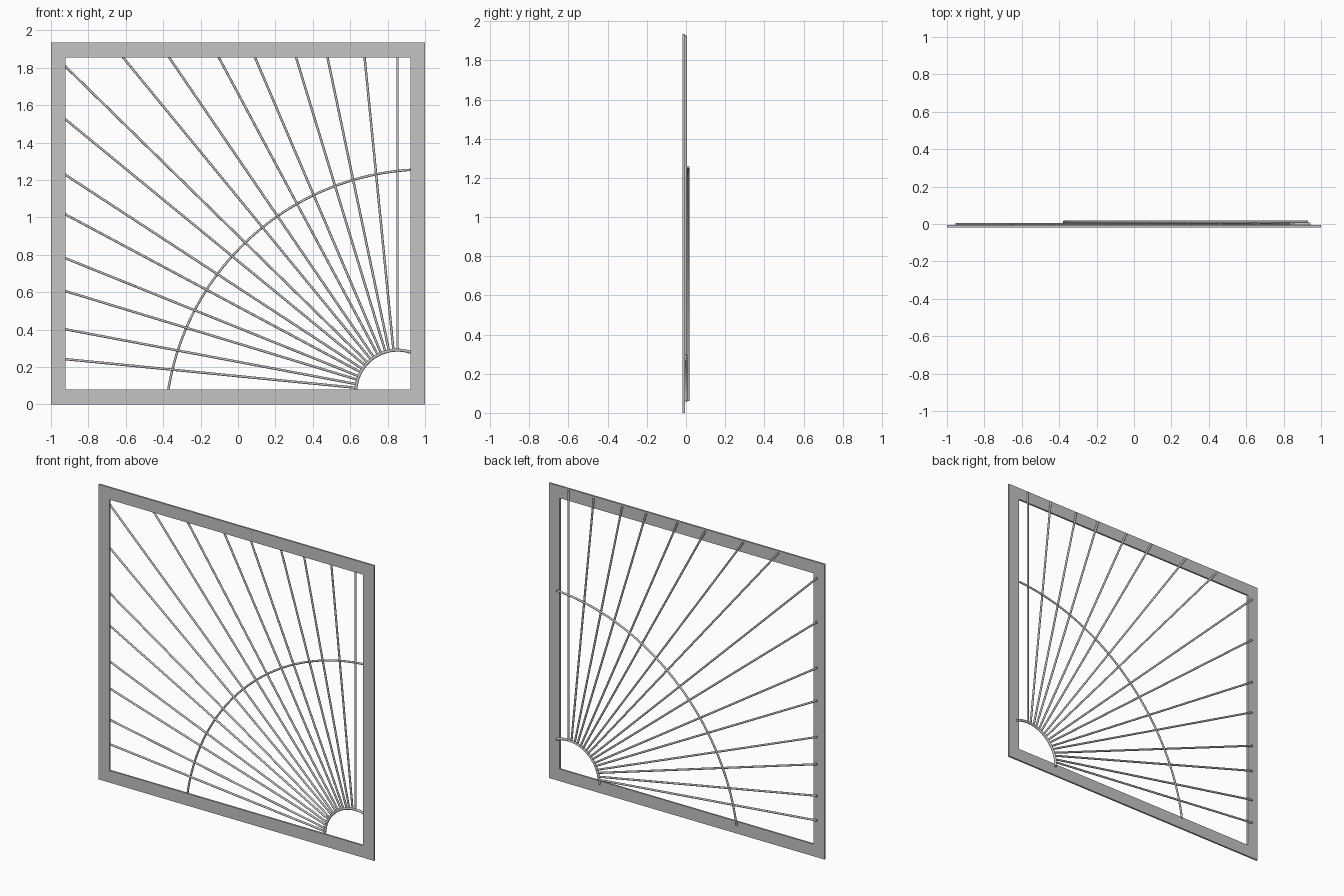
import bpy, bmesh
from math import sin, cos, radians
from mathutils import Vector, Matrix

if "Cube" in bpy.data.objects:
    bpy.data.objects.remove(bpy.data.objects["Cube"], do_unlink=True)

# One grey metal
metal = bpy.data.materials.new("grey metal")
metal.use_nodes = True
COLOR = (0.55, 0.55, 0.55, 1)
metal.diffuse_color = COLOR
metal.node_tree.nodes["Principled BSDF"].inputs["Base Color"].default_value = COLOR

WIDTH, HEIGHT, BORDER = 2.0, 1.935, 0.079
FRONT, BACK = -0.018, -0.006
HUB = Vector((0.853, 0, 0.067))
ROD_R = 0.0063


def finish(bm, name, smooth=False):
    bmesh.ops.recalc_face_normals(bm, faces=bm.faces)
    mesh = bpy.data.meshes.new(name)
    bm.to_mesh(mesh)
    bm.free()
    mesh.materials.append(metal)
    obj = bpy.data.objects.new(name, mesh)
    bpy.context.collection.objects.link(obj)
    if smooth:
        bpy.ops.object.select_all(action="DESELECT")
        obj.select_set(True)
        bpy.context.view_layer.objects.active = obj
        bpy.ops.object.shade_smooth_by_angle(angle=radians(50))


def skin(bm, rings, closed):
    """Join neighbouring rings of vertices with quads."""
    followers = rings[1:] + rings[:1] if closed else rings[1:]
    for a, b in zip(rings, followers):
        for j in range(len(a)):
            k = (j + 1) % len(a)
            bm.faces.new((a[j], a[k], b[k], b[j]))


def make_frame():
    """Flat rectangular section carried round the four corners."""
    bm = bmesh.new()
    section = ((0, FRONT), (BORDER, FRONT), (BORDER, BACK), (0, BACK))
    rings = []
    for sx, sz in ((-1, -1), (1, -1), (1, 1), (-1, 1)):
        rings.append([bm.verts.new((sx * (WIDTH / 2 - inset), y,
                                    HEIGHT / 2 + sz * (HEIGHT / 2 - inset)))
                      for inset, y in section])
    skin(bm, rings, True)
    finish(bm, "frame")


def make_rod(name, start, end):
    """Round bar between two points."""
    bm = bmesh.new()
    axis = end - start
    turn = axis.to_track_quat("Z", "Y").to_matrix().to_4x4()
    bmesh.ops.create_cone(bm, cap_ends=True, segments=12, radius1=ROD_R,
                          radius2=ROD_R, depth=axis.length,
                          matrix=Matrix.Translation((start + end) / 2) @ turn)
    finish(bm, name, True)


def make_arc(name, centre, radius, first, last, thick, steps=48, sides=12):
    """Round bar bent along a circle, angles in degrees from +x."""
    bm = bmesh.new()
    rings = []
    for i in range(steps + 1):
        a = radians(first + (last - first) * i / steps)
        out = Vector((cos(a), 0, sin(a)))
        ring = []
        for j in range(sides):
            t = radians(360 * j / sides)
            ring.append(bm.verts.new(centre + out * (radius + thick * cos(t))
                                     + Vector((0, thick * sin(t), 0))))
        rings.append(ring)
    skin(bm, rings, False)
    bm.faces.new(rings[0])
    bm.faces.new(rings[-1])
    finish(bm, name, True)


make_frame()

# Rays fan out from the hub ring to the back of the frame
TOP_END, SIDE_END = 1.924, -0.95
for k in range(16):
    angle = radians(k * 90 / 16 + (0.58 if k and k % 2 == 0 else 0))
    out = Vector((-sin(angle), 0, cos(angle)))
    reach = (TOP_END - HUB.z) / out.z
    if k:
        reach = min(reach, (SIDE_END - HUB.x) / out.x)
    make_rod(f"ray_{k + 1}", HUB + out * 0.222, HUB + out * reach)

# Small hub ring and large crossing arc behind the rays
make_arc("hub_ring", HUB, 0.223, 67, 182, 0.008)
make_arc("outer_arc", Vector((1.01, 0.0118, -0.143)), 1.4, 93.3, 171.6, ROD_R)
